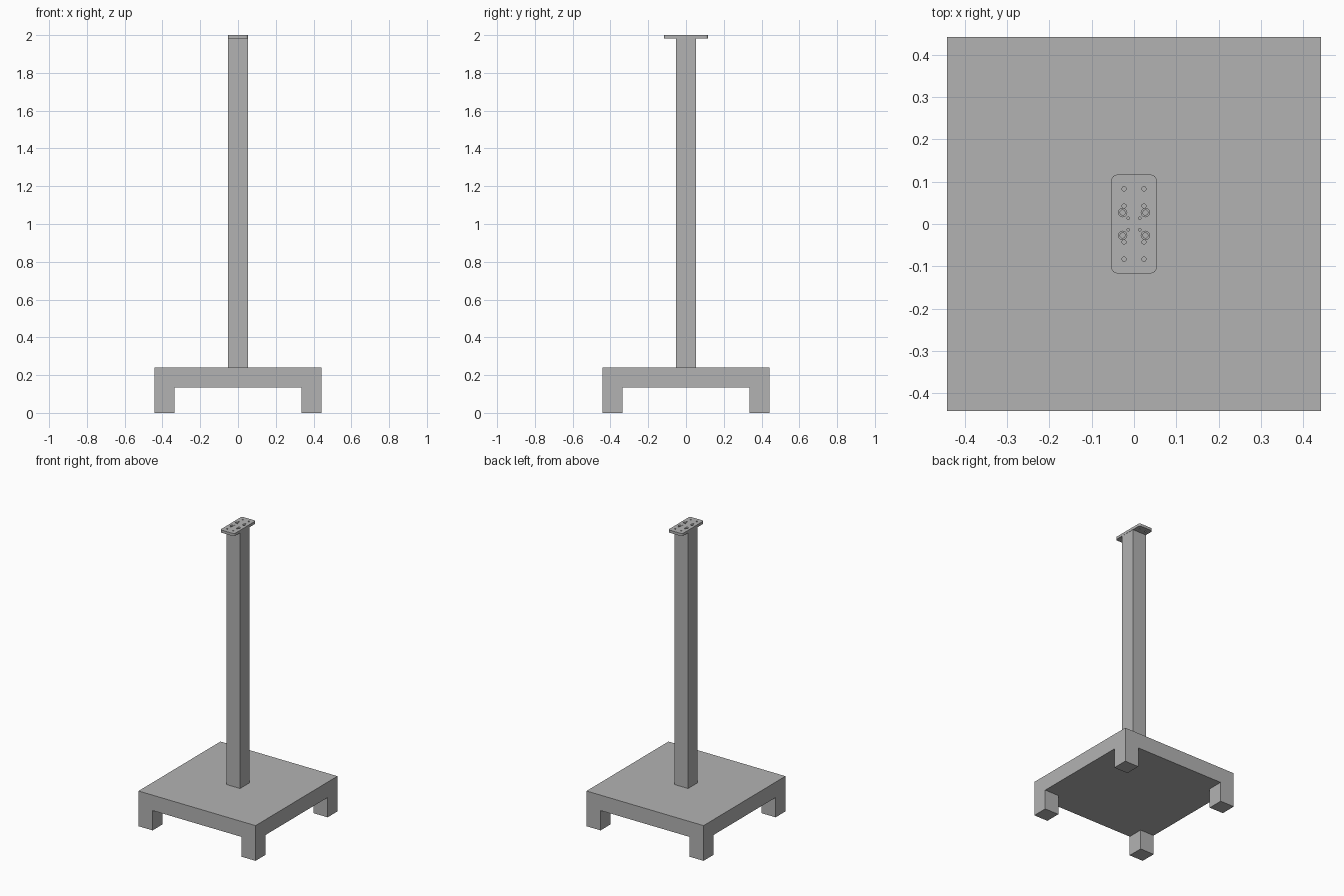
import bpy
import bmesh
from mathutils import Matrix, Vector

old = bpy.data.objects.get("Cube")
if old:
    bpy.data.objects.remove(old, do_unlink=True)

# Single painted grey
GREY = (0.45, 0.45, 0.45, 1)
grey = bpy.data.materials.new("plain grey")
grey.use_nodes = True
grey.diffuse_color = GREY
grey.node_tree.nodes["Principled BSDF"].inputs["Base Color"].default_value = GREY

# Main sizes
HALF = 0.441        # half width of the base
LEG = 0.106         # leg width
POST = 0.052        # half width of the post
UNDER, DECK, PLATE, TOP = 0.135, 0.24, 1.982, 2.0


def finish(name, bm):
    bmesh.ops.recalc_face_normals(bm, faces=bm.faces)
    mesh = bpy.data.meshes.new(name)
    bm.to_mesh(mesh)
    bm.free()
    mesh.materials.append(grey)
    obj = bpy.data.objects.new(name, mesh)
    bpy.context.collection.objects.link(obj)
    return obj


def box(name, hx, hy, z0, z1, corner=0):
    bm = bmesh.new()
    place = Matrix.Translation((0, 0, (z0 + z1) / 2))
    bmesh.ops.create_cube(bm, size=1, matrix=place @ Matrix.Diagonal((2 * hx, 2 * hy, z1 - z0, 1)))
    if corner:
        upright = [e for e in bm.edges
                   if abs((e.verts[0].co - e.verts[1].co).normalized().z) > 0.9]
        bmesh.ops.bevel(bm, geom=upright, offset=corner, segments=6, profile=0.5, affect='EDGES')
    return finish(name, bm)


def drill_set(name, holes, z0, z1):
    """Upright cylinders mirrored into all four quadrants."""
    bm = bmesh.new()
    for x, y, r in holes:
        for sx in (-1, 1):
            for sy in (-1, 1):
                spot = Vector((sx * x, sy * y, (z0 + z1) / 2))
                bmesh.ops.create_cone(bm, cap_ends=True, segments=20, radius1=r, radius2=r,
                                      depth=z1 - z0, matrix=Matrix.Translation(spot))
    return finish(name, bm)


def cut(target, cutter):
    """Subtract the cutter, bake the result and drop the cutter."""
    cutter.hide_render = True
    mod = target.modifiers.new("cut", 'BOOLEAN')
    mod.operation = 'DIFFERENCE'
    mod.solver = 'EXACT'
    mod.object = cutter
    bpy.context.view_layer.objects.active = target
    bpy.ops.object.modifier_apply(modifier=mod.name)
    bpy.data.objects.remove(cutter, do_unlink=True)


# Base: a block with two crossing channels, leaving four corner legs
base = box("base_with_legs", HALF, HALF, 0, DECK)
gap = HALF - LEG
cut(base, box("channel_front_back", gap, 1, -0.1, UNDER))
cut(base, box("channel_left_right", 1, gap, -0.1, UNDER))

# Post
box("post", POST, POST, DECK, PLATE)

# Mounting plate with rounded corners, through holes and counterbores
plate = box("mounting_plate", 0.053, 0.1165, PLATE, TOP, corner=0.013)
through = [
    (0.0235, 0.083, 0.005),
    (0.0235, 0.0425, 0.005),
    (0.027, 0.027, 0.006),
    (0.0135, 0.0135, 0.003),
]
cut(plate, drill_set("through_drills", through, PLATE - 0.05, TOP + 0.05))
cut(plate, drill_set("counterbore_drills", [(0.027, 0.027, 0.01)], TOP - 0.009, TOP + 0.05))

# Smooth the round walls, keep the edges crisp
bpy.ops.object.select_all(action='DESELECT')
plate.select_set(True)
bpy.context.view_layer.objects.active = plate
bpy.ops.object.shade_smooth_by_angle()
